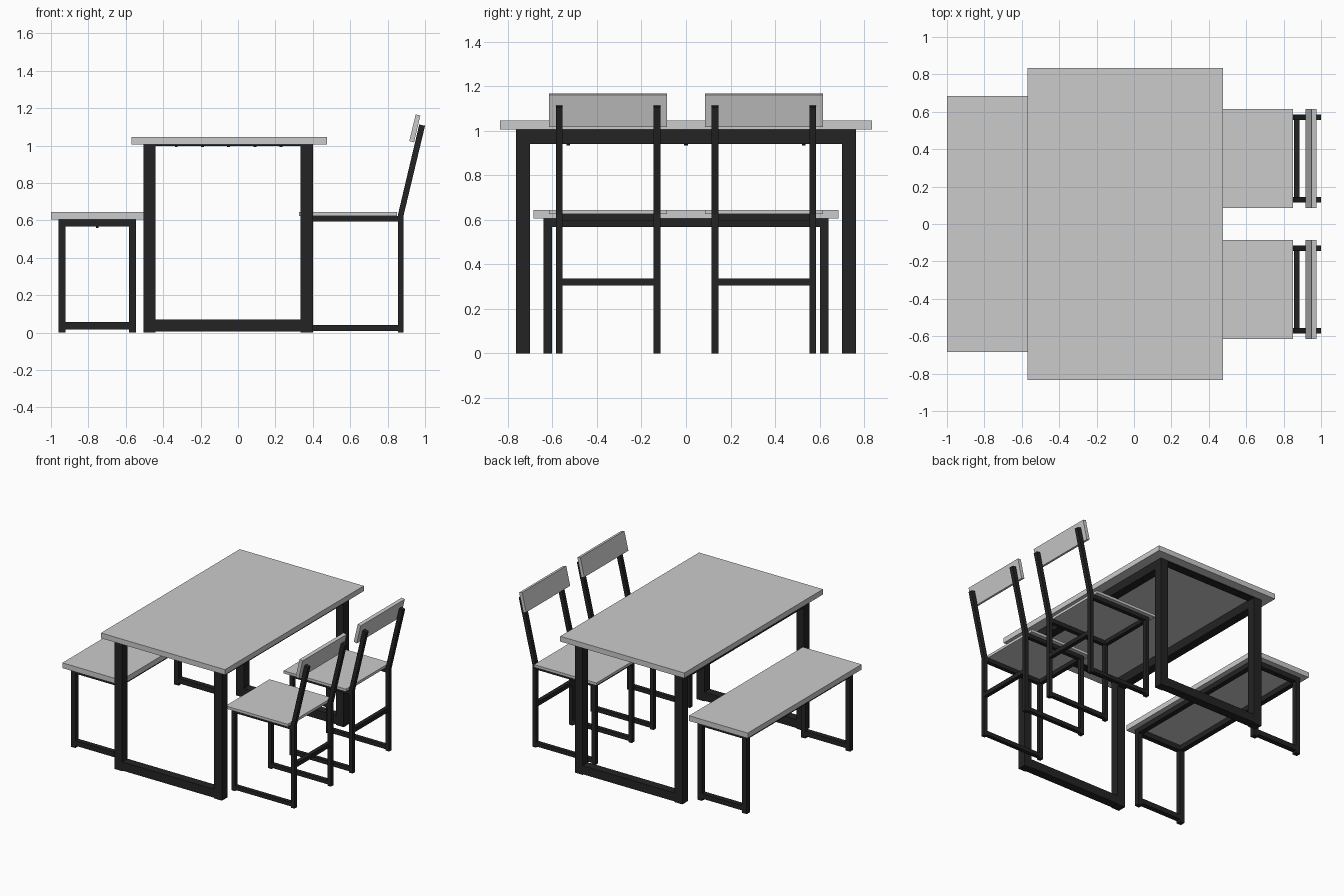
import bpy, bmesh, math

if "Cube" in bpy.data.objects:
    bpy.data.objects.remove(bpy.data.objects["Cube"])

black = bpy.data.materials.new("black_metal")
black.diffuse_color = (0.017, 0.017, 0.017, 1)
black.use_nodes = True
black.node_tree.nodes["Principled BSDF"].inputs["Base Color"].default_value = black.diffuse_color


def finish(name, bm, mat):
    bmesh.ops.recalc_face_normals(bm, faces=bm.faces)
    me = bpy.data.meshes.new(name)
    bm.to_mesh(me)
    bm.free()
    ob = bpy.data.objects.new(name, me)
    bpy.context.collection.objects.link(ob)
    if mat:
        me.materials.append(mat)
    return ob


def box(name, x, y, z, mat=None):
    """Box from (min, max) pairs on each axis."""
    bm = bmesh.new()
    bmesh.ops.create_cube(bm, size=1)
    for v in bm.verts:
        v.co = [(a + b) / 2 + c * (b - a) for (a, b), c in zip((x, y, z), v.co)]
    return finish(name, bm, mat)


def extrude_xz(name, pts, y, mat=None):
    """Profile in the xz plane, extruded between two y values."""
    bm = bmesh.new()
    face = bm.faces.new([bm.verts.new((px, y[0], pz)) for px, pz in pts])
    ext = bmesh.ops.extrude_face_region(bm, geom=[face])
    verts = [g for g in ext["geom"] if isinstance(g, bmesh.types.BMVert)]
    bmesh.ops.translate(bm, verts=verts, vec=(0, y[1] - y[0], 0))
    return finish(name, bm, mat)


def bolt(name, x, y, z):
    bm = bmesh.new()
    bmesh.ops.create_cone(bm, cap_ends=True, segments=10, radius1=0.008,
                          radius2=0.008, depth=0.01)
    bmesh.ops.translate(bm, verts=bm.verts, vec=(x, y, z))
    return finish(name, bm, black)


def mirrored(a, b, side):
    return tuple(sorted((a * side, b * side)))


# Table
box("table_top", (-0.57, 0.475), (-0.835, 0.835), (1.005, 1.045))
table_x = [(-0.505, -0.44), (0.335, 0.40)]
for s in (-1, 1):
    y = mirrored(0.70, 0.765, s)
    for x in table_x:
        box("table_leg", x, y, (0, 1.005), black)
    box("table_foot_rail", (-0.44, 0.335), y, (0.005, 0.07), black)
    box("table_end_plate", (-0.44, 0.335), y, (0.999, 1.005), black)
    for i in range(5):
        bolt("table_plate_bolt", -0.33 + i * 0.14, s * 0.73, 0.997)
for x in table_x:
    box("table_long_rail", x, (-0.70, 0.70), (0.94, 1.005), black)
    for y in (-0.53, 0, 0.53):
        bolt("table_rail_bolt", sum(x) / 2, y, 0.938)

# Bench
box("bench_seat", (-1.0, -0.505), (-0.685, 0.685), (0.605, 0.645))
bench_x = [(-0.96, -0.922), (-0.583, -0.545)]
for s in (-1, 1):
    y = mirrored(0.603, 0.641, s)
    for x in bench_x:
        box("bench_leg", x, y, (0, 0.605), black)
    box("bench_end_rail", (-0.922, -0.583), y, (0.567, 0.605), black)
    box("bench_foot_rail", (-0.922, -0.583), y, (0.018, 0.056), black)
    bolt("bench_bolt", -0.7525, s * 0.622, 0.565)
for x in bench_x:
    box("bench_long_rail", x, (-0.603, 0.603), (0.567, 0.605), black)

# Chairs
back_leg = [(0.855, 0), (0.885, 0), (0.885, 0.625), (1.0, 1.106),
            (0.969, 1.113), (0.855, 0.63)]
back_panel = [(0.916, 1.025), (0.95, 1.167), (0.975, 1.161), (0.941, 1.017)]
for s in (-1, 1):
    box("chair_seat", (0.325, 0.85), mirrored(0.085, 0.615, s), (0.625, 0.645))
    extrude_xz("chair_backrest", back_panel, mirrored(0.085, 0.615, s))
    for a, b in ((0.115, 0.145), (0.555, 0.585)):
        y = mirrored(a, b, s)
        extrude_xz("chair_back_leg", back_leg, y, black)
        box("chair_front_leg", (0.355, 0.385), y, (0, 0.625), black)
        box("chair_side_rail", (0.385, 0.855), y, (0.595, 0.625), black)
        box("chair_foot_rail", (0.385, 0.855), y, (0.01, 0.04), black)
    inner = mirrored(0.145, 0.555, s)
    box("chair_rear_stretcher", (0.855, 0.885), inner, (0.305, 0.337), black)
    box("chair_front_rail", (0.355, 0.385), inner, (0.595, 0.625), black)
